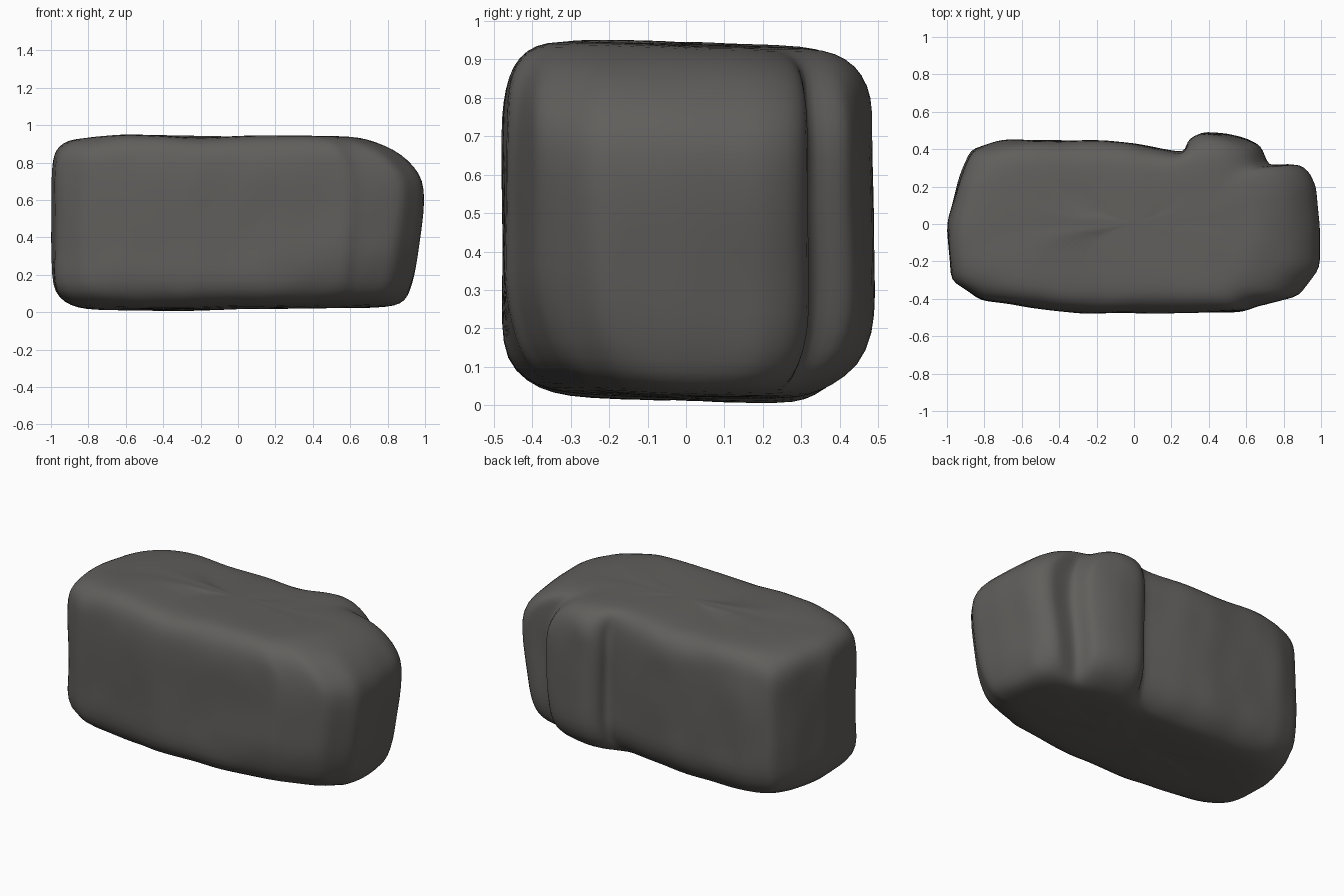
import bpy
import bmesh
import math
from mathutils import Vector, noise

if "Cube" in bpy.data.objects:
    bpy.data.objects.remove(bpy.data.objects["Cube"], do_unlink=True)

# Plan outline of the boulder, counter-clockwise, with the bulge at the back
OUTLINE = [
    (1.0, -.23), (1.0, 0), (.98, .2), (.94, .28), (.89, .32), (.72, .315),
    (.7, .37), (.68, .42), (.6, .455), (.5, .48), (.36, .49), (.3, .455),
    (.27, .38), (.2, .395), (0, .43), (-.2, .45), (-.7, .45), (-.87, .4),
    (-.93, .26), (-1.0, 0), (-.98, -.3), (-.82, -.41), (-.5, -.45),
    (-.25, -.48), (.6, -.47), (.64, -.445), (.88, -.385),
]

# Layers from bottom to top: height, inset of the outline, shift of the +x end
LAYERS = [
    (.012, .4, -.02), (.014, .2, -.04), (.024, .12, -.04), (.05, .06, -.05),
    (.105, .012, -.07), (.2, 0, -.06), (.3, 0, -.045), (.4, 0, -.03),
    (.52, 0, -.01), (.66, 0, 0), (.74, .003, -.025), (.81, .008, -.08),
    (.87, .024, -.14), (.91, .06, -.2), (.932, .11, -.23), (.938, .2, -.2),
    (.938, .4, -.1),
]


def smooth_step(low, high, value):
    t = max(0.0, min(1.0, (value - low) / (high - low)))
    return t * t * (3 - 2 * t)


def resample(points, spacing):
    """Split long outline segments into even pieces."""
    result = []
    for start, end in zip(points, points[1:] + points[:1]):
        a, b = Vector(start), Vector(end)
        pieces = max(1, math.ceil((b - a).length / spacing))
        result += [a.lerp(b, step / pieces) for step in range(pieces)]
    return result


def relax(points, passes):
    """Soften an outline so that its notches fade."""
    for _ in range(passes):
        points = [(points[i - 1] + 2 * p + points[(i + 1) % len(points)]) / 4
                  for i, p in enumerate(points)]
    return points


def shape_point(point, height, inset, end_shift):
    """Place one outline point on a layer and weather it."""
    x = point.x * (1 - inset)
    y = point.y * (1 - inset / .47)
    x += end_shift * smooth_step(.35, 1.0, point.x)
    low = smooth_step(.2, .05, height)
    # Chipped lower front edge near the +x end, tucked lower back edge
    if y < -.2:
        y += .04 * smooth_step(.25, .55, x) * smooth_step(.3, .08, height)
    y -= .035 * low * smooth_step(.2, .4, y)
    # Gentle tilt, wavy top and slightly raised underside
    z = height - .025 * y + .012 * low * smooth_step(-.4, .5, x)
    z += .008 * math.cos(9 * (x + .55)) * smooth_step(.8, .93, height) * smooth_step(.3, -.3, x)
    place = Vector((x, y, z))
    rough = noise.noise_vector(place * 2.6) * .008 + noise.noise_vector(place * 6) * .009
    rough.z *= .5
    return place + rough


# Boulder body, lofted through the layers
bm = bmesh.new()
plan = resample(OUTLINE, .08)
count = len(plan)
rings = []
for layer in LAYERS:
    softened = relax(plan, int(layer[1] * 60))
    rings.append([bm.verts.new(shape_point(p, *layer)) for p in softened])
for lower, upper in zip(rings, rings[1:]):
    for i in range(count):
        j = (i + 1) % count
        bm.faces.new((lower[i], lower[j], upper[j], upper[i]))

# Underside and top
for ring, flip in ((rings[0], True), (rings[-1], False)):
    centre = sum((vert.co for vert in ring), Vector()) / count
    hub = bm.verts.new(centre)
    for i in range(count):
        corners = [ring[i], ring[(i + 1) % count], hub]
        bm.faces.new(corners[::-1] if flip else corners)

mesh = bpy.data.meshes.new("boulder")
bm.to_mesh(mesh)
bm.free()
boulder = bpy.data.objects.new("boulder", mesh)
bpy.context.collection.objects.link(boulder)

# Smooth stone surface
for face in mesh.polygons:
    face.use_smooth = True
subdivision = boulder.modifiers.new("soften", "SUBSURF")
subdivision.levels = subdivision.render_levels = 1

# Dark grey stone
stone = bpy.data.materials.new("dark grey stone")
colour = (.12, .114, .107, 1)
stone.use_nodes = True
stone.diffuse_color = colour
shader = next(n for n in stone.node_tree.nodes if n.type == "BSDF_PRINCIPLED")
shader.inputs["Base Color"].default_value = colour
shader.inputs["Roughness"].default_value = .9
mesh.materials.append(stone)
